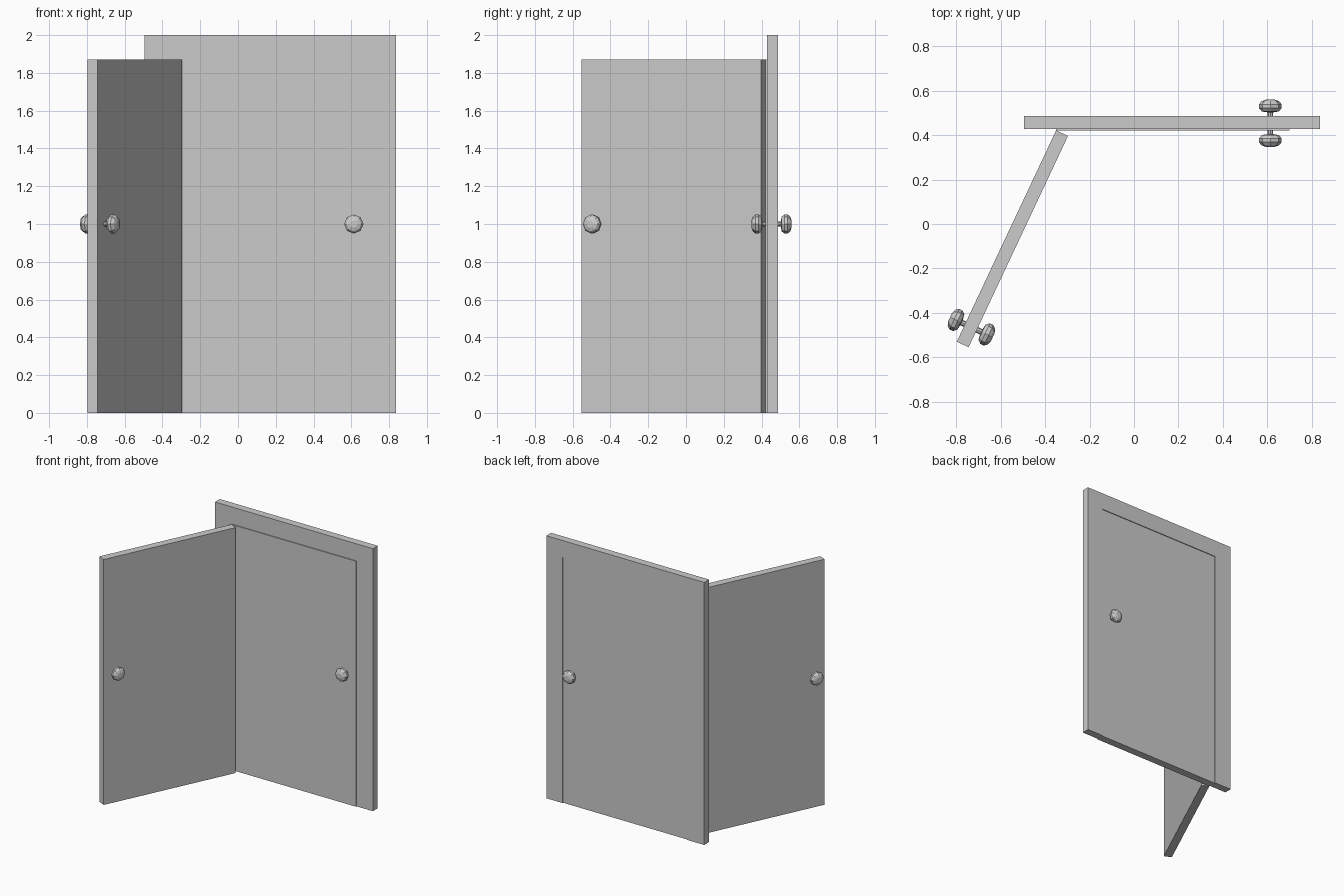
import bpy, bmesh, math
from mathutils import Matrix, Vector

if "Cube" in bpy.data.objects:
    bpy.data.objects.remove(bpy.data.objects["Cube"])

HINGE = Vector((-0.35, 0.421, 0))
DOOR_W, DOOR_T, DOOR_H = 1.05, 0.059, 1.87
KNOB_X, KNOB_Z = 0.963, 1.0


def make_object(name, bm, matrix=Matrix()):
    bmesh.ops.recalc_face_normals(bm, faces=bm.faces[:])
    mesh = bpy.data.meshes.new(name)
    bm.to_mesh(mesh)
    bm.free()
    obj = bpy.data.objects.new(name, mesh)
    obj.matrix_world = matrix
    bpy.context.collection.objects.link(obj)
    return obj


def extrude_y(name, outline, y0, y1, matrix=Matrix()):
    """Extrude an x/z outline from y0 to y1."""
    bm = bmesh.new()
    face = bm.faces.new([bm.verts.new((x, y0, z)) for x, z in outline])
    new = bmesh.ops.extrude_face_region(bm, geom=[face])["geom"]
    bmesh.ops.translate(bm, vec=(0, y1 - y0, 0),
                        verts=[g for g in new if isinstance(g, bmesh.types.BMVert)])
    return make_object(name, bm, matrix)


def lathe_y(name, profile, matrix, sides=8):
    """Revolve (radius, y) points around the y axis and cap the ends."""
    bm = bmesh.new()
    rings = []
    for r, y in profile:
        rings.append([bm.verts.new((r * math.cos(a), y, r * math.sin(a)))
                      for a in (2 * math.pi * i / sides for i in range(sides))])
    for a, b in zip(rings, rings[1:]):
        for i in range(sides):
            j = (i + 1) % sides
            bm.faces.new((a[i], a[j], b[j], b[i]))
    bm.faces.new(rings[0])
    bm.faces.new(rings[-1])
    return make_object(name, bm, matrix)


# Double-ended knob: rounded disc, stem, rounded disc
half = [(0.013, 0.049), (0.038, 0.053), (0.051, 0.068),
        (0.051, 0.085), (0.040, 0.099), (0.020, 0.106)]
knob_profile = [(r, -y) for r, y in reversed(half)] + half


def door(prefix, angle):
    """Door leaf with knobs, swung about the hinge."""
    m = Matrix.Translation(HINGE) @ Matrix.Rotation(angle, 4, 'Z')
    extrude_y(prefix + "_door", [(0, 0), (DOOR_W, 0), (DOOR_W, DOOR_H), (0, DOOR_H)],
              0, DOOR_T, m)
    lathe_y(prefix + "_door_knobs", knob_profile,
            m @ Matrix.Translation((KNOB_X, 0.032, KNOB_Z)))


# Door surround: two jambs joined by a lintel
x0, x1 = HINGE.x, HINGE.x + DOOR_W
extrude_y("door_frame", [(-0.494, 0), (x0, 0), (x0, DOOR_H), (x1, DOOR_H),
                         (x1, 0), (0.837, 0), (0.837, 2), (-0.494, 2)], 0.428, 0.486)

# Closed leaf in the opening and the same leaf swung open
door("closed", 0)
door("open", math.radians(-115.2))
